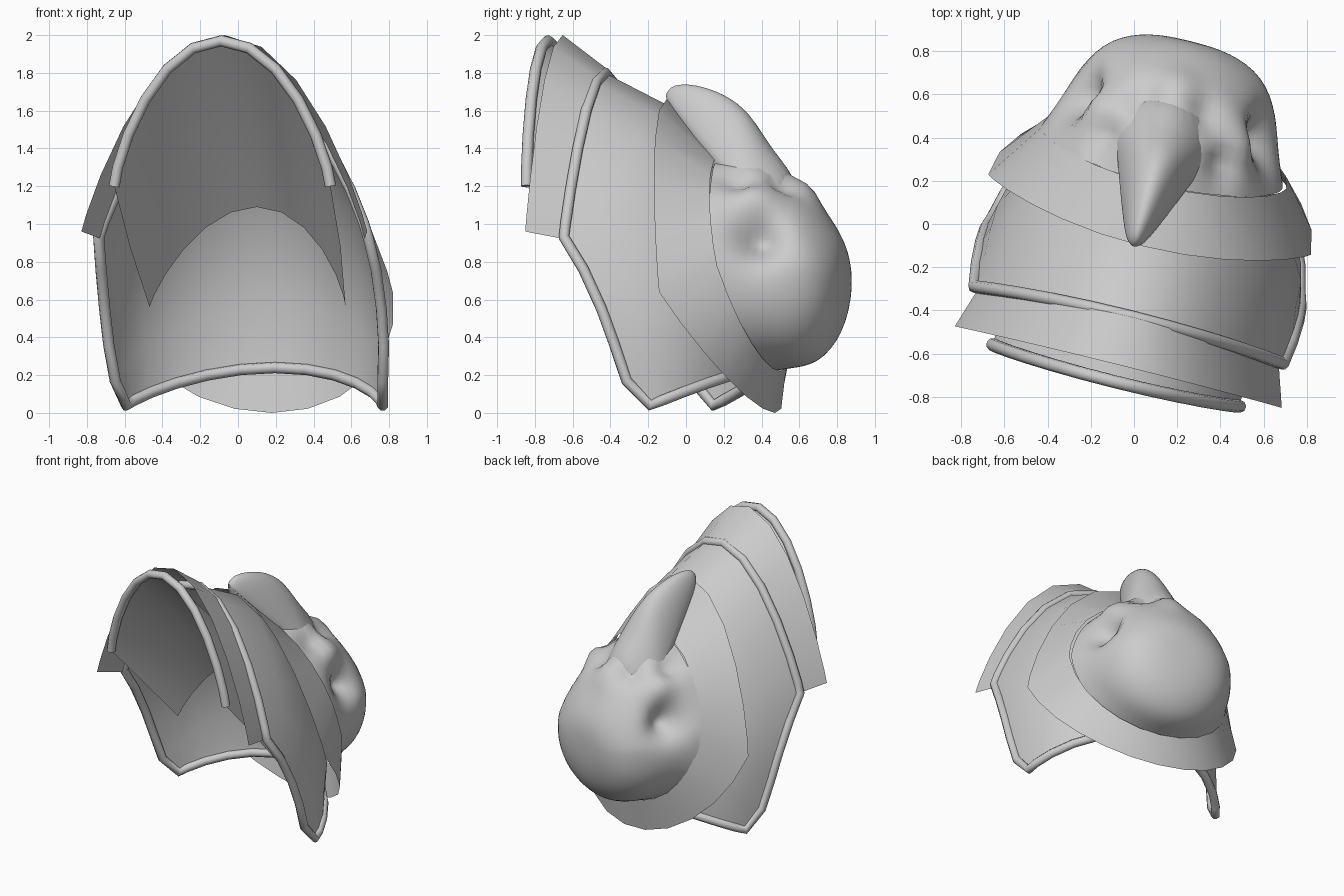
import bpy
from math import sin, cos, pi, radians, exp
from mathutils import Vector

if "Cube" in bpy.data.objects:
    bpy.data.objects.remove(bpy.data.objects["Cube"])

YAW, OFFSET = radians(-14), (0.087, -0.022, 0)   # the whole bonnet is turned a little


def arch(w, e, c, p=1.5, n=12, cx=0):
    """Arch from (+w, e) over the crown point c to (-w, e); e and c are (y, z)."""
    pts = []
    for i in range(n + 1):
        a = pi * i / n
        s = max(sin(a), 0) ** p
        pts.append(Vector((cx + w * cos(a), e[0] + s * (c[0] - e[0]), e[1] + s * (c[1] - e[1]))))
    return pts


def ring(w, e, top, bottom, p=1.3, q=0.9, cx=-.04, n=12):
    """Closed ring made of an upper and a lower arch."""
    return arch(w, e, top, p, n, cx)[:-1] + arch(w, e, bottom, q, n, cx)[:0:-1]


def place(ob):
    ob.rotation_euler[2] = YAW
    ob.location = OFFSET
    bpy.ops.object.select_all(action='DESELECT')
    ob.select_set(True)
    bpy.context.view_layer.objects.active = ob
    return ob


def loft(name, rows, closed=False, cap=False, subsurf=0, angle=50):
    n = len(rows[0])
    faces = []
    for r in range(len(rows) - 1):
        for i in range(n if closed else n - 1):
            j = (i + 1) % n
            faces.append((r * n + i, r * n + j, (r + 1) * n + j, (r + 1) * n + i))
    if cap:
        faces.append([(len(rows) - 1) * n + i for i in range(n)])
    me = bpy.data.meshes.new(name)
    me.from_pydata([v for row in rows for v in row], [], faces)
    ob = bpy.data.objects.new(name, me)
    bpy.context.collection.objects.link(ob)
    place(ob)
    if subsurf:
        ob.modifiers.new("smooth", 'SUBSURF').levels = subsurf
        bpy.ops.object.convert(target='MESH')
    bpy.ops.object.shade_smooth_by_angle(angle=radians(angle))
    return ob


def piping(name, pts, r, cyclic=False):
    cu = bpy.data.curves.new(name, 'CURVE')
    cu.dimensions = '3D'
    cu.bevel_depth, cu.bevel_resolution, cu.use_fill_caps = r, 2, True
    sp = cu.splines.new('POLY')
    sp.points.add(len(pts) - 1)
    for p, v in zip(sp.points, pts):
        p.co = (*v, 1)
    sp.use_cyclic_u = cyclic
    ob = bpy.data.objects.new(name, cu)
    bpy.context.collection.objects.link(ob)
    place(ob)
    bpy.ops.object.convert(target='MESH')
    bpy.ops.object.shade_smooth_by_angle(angle=radians(60))


def push(ob, dents, centre):
    """Press soft folds in (positive depth) or pull them out (negative)."""
    centre = Vector(centre)
    for v in ob.data.vertices:
        d = Vector()
        for pos, r, depth in dents:
            k = (v.co - Vector(pos)).length / r
            d += (centre - v.co).normalized() * depth * exp(-k * k)
        v.co += d


# Main hood: arches swinging from the front opening to the nape
hood = [arch(.735, (-.46, .93), (-.42, 1.80), 1.8),
        arch(.75, (-.35, .76), (-.08, 1.63), 1.65),
        arch(.755, (-.25, .55), (.18, 1.34), 1.35),
        arch(.75, (-.18, .36), (.36, .95), 1.15),
        arch(.73, (-.12, .17), (.45, .58), 1.1),
        arch(.70, (0, .04), (.45, .24), 1.55)]
loft("hood_shell", hood)
border = hood[0] + [r[-1] for r in hood[1:-1]] + hood[-1][::-1] + [r[0] for r in hood[-2:0:-1]]
piping("hood_piping", border, .03, True)

# Visor lining running from the front rim back inside the hood
rim = arch(.59, (-.70, 1.2), (-.73, 1.97), 1.5)
loft("visor", [rim, arch(.575, (-.42, .88), (-.34, 1.56), 1.55),
               arch(.535, (-.15, .56), (.05, 1.09), 1.6)])
piping("visor_piping", rim, .03)

# Front ribbon bridging visor and hood
loft("front_ribbon", [arch(.78, (-.66, .96), (-.65, 2.0), 1.8),
                      arch(.715, (-.46, .92), (-.42, 1.83), 1.8)])

# Crown ribbon: a closed tapered band around the hood
loft("crown_ribbon", [ring(.77, (.06, .64), (-.09, 1.66), (.5, 0), 1.65, 1.0, -.03),
                      ring(.585, (.33, .78), (.2, 1.36), (.53, .22), 1.25, .9, -.03)], True)

# Gathered bag at the back
bag = loft("crown_bag", [
    ring(.585, (.32, .78), (.20, 1.35), (.51, .22), 1.25),
    ring(.54, (.44, .78), (.46, 1.37), (.58, .23)),
    ring(.48, (.64, .75), (.67, 1.20), (.72, .25)),
    ring(.37, (.81, .73), (.80, 1.02), (.83, .38)),
    ring(.19, (.88, .72), (.88, .88), (.88, .56)),
    ring(.02, (.885, .72), (.885, .73), (.885, .71))], True, True, 2)
folds = [((-.04, .68, 1.18), .10, -.03)]
for s in (-1, 1):
    folds += [((s * .48 - .04, .53, .95), .14, .15), ((s * .38 - .04, .50, 1.15), .09, -.04),
              ((s * .30 - .04, .36, 1.27), .09, .07), ((s * .16 - .04, .58, 1.24), .09, .06),
              ((s * .45 - .04, .68, 1.0), .10, -.03)]
push(bag, folds, (-.04, .45, .75))

# Pointed drape that folds forward over the crown
loft("crown_drape", [
    ring(.008, (-.10, 1.68), (-.10, 1.69), (-.10, 1.67), cx=-.065),
    ring(.045, (-.08, 1.67), (-.07, 1.74), (-.08, 1.58), cx=-.065),
    ring(.10, (.05, 1.52), (.05, 1.745), (.05, 1.42), 1.3, cx=-.06),
    ring(.155, (.19, 1.38), (.21, 1.70), (.18, 1.25), 1.6, cx=-.055),
    ring(.20, (.31, 1.25), (.36, 1.60), (.28, 1.12), 1.8, cx=-.05),
    ring(.25, (.43, 1.15), (.47, 1.40), (.38, 1.0), 1.9, cx=-.05),
    ring(.15, (.62, 1.08), (.64, 1.22), (.56, .95), 1.7, cx=-.05)], True, True, 2)
